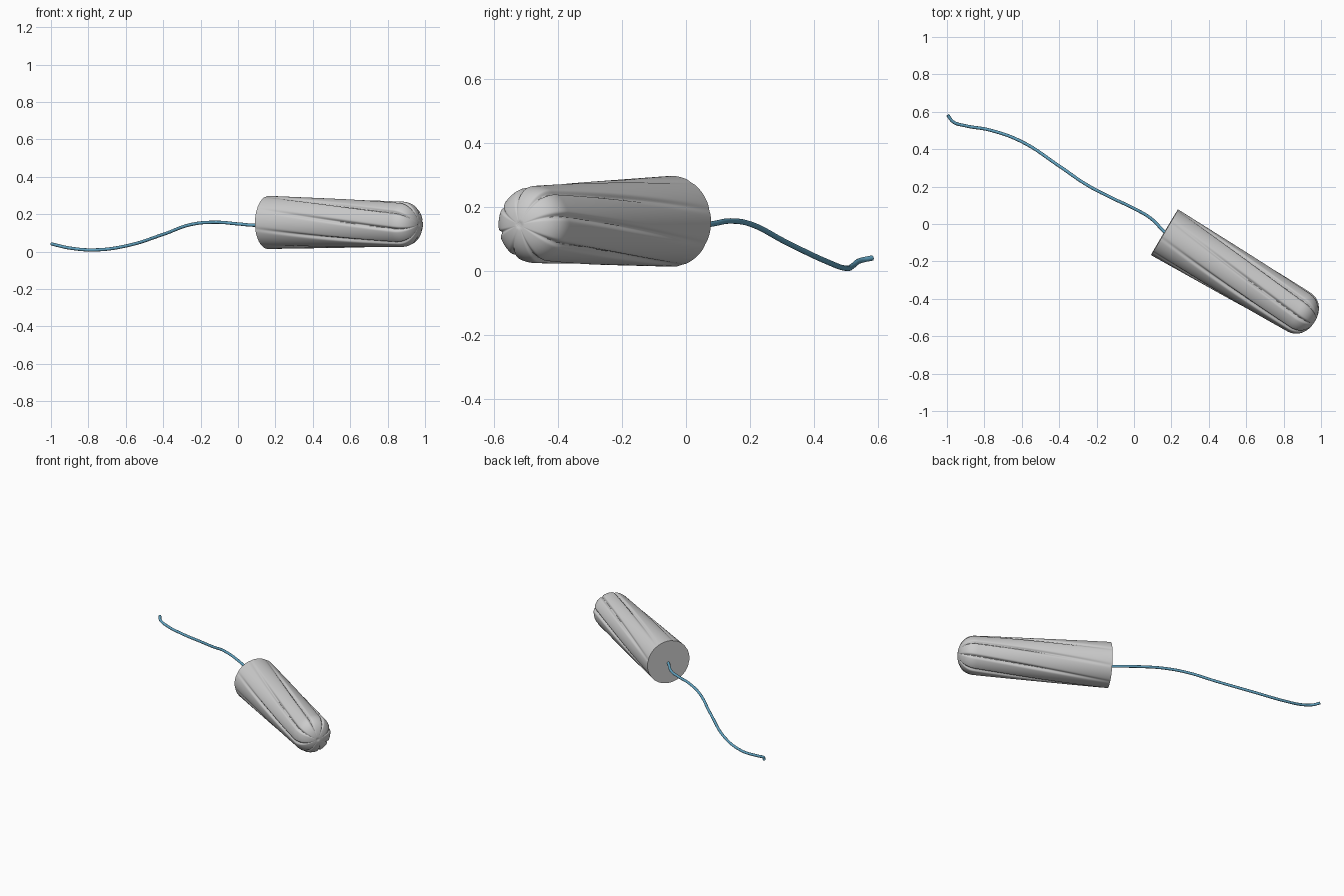
import bpy, bmesh, math
from mathutils import Vector

if "Cube" in bpy.data.objects:
    bpy.data.objects.remove(bpy.data.objects["Cube"])

# Axis frame of the body: rear centre, direction to the tip, sideways and up
REAR = Vector((0.163, -0.044, 0.156))
D = Vector((0.86, -0.51, -0.012)).normalized()
S = Vector((0.51, 0.86, 0)).normalized()
U = S.cross(-D).normalized()
if U.z < 0:
    U = -U
LENGTH, TIP, GROOVES, SEG = 0.935, 0.11, 8, 192
TWIST = math.radians(48)


def radius(t):
    """Gentle taper, then a rounded tip."""
    r = 0.142 - 0.021 * min(t / (LENGTH - TIP), 1)
    k = (t - (LENGTH - TIP)) / TIP
    return r * (1 - min(k, 1) ** 2.3) ** (1 / 2.1) if k > 0 else r


def groove(angle, t):
    """Relative depth of the narrow spiral pleats."""
    f = t / LENGTH
    a = (angle - TWIST * f - 0.25) * GROOVES / (2 * math.pi)
    d = abs(a - round(a)) * 2          # 0 in the groove, 1 on the ridge
    depth = 0.10 * min(1, max(0, f) * 1.6 + 0.12)
    return 1 - depth * math.exp(-(d / 0.17) ** 2)


# Pleated body
bm = bmesh.new()
ts = [(LENGTH - TIP) * i / 50 for i in range(50)]
ts += [LENGTH - TIP + TIP * math.sin(math.pi / 2 * i / 24) for i in range(24)]
rings = []
for t in ts:
    ring = []
    for j in range(SEG):
        a = 2 * math.pi * j / SEG
        r = radius(t) * groove(a, t)
        ring.append(bm.verts.new(REAR + D * t + (S * math.cos(a) + U * math.sin(a)) * r))
    rings.append(ring)
for lo, hi in zip(rings, rings[1:]):
    for j in range(SEG):
        k = (j + 1) % SEG
        bm.faces.new((lo[j], lo[k], hi[k], hi[j]))
rear_c = bm.verts.new(REAR)
tip_c = bm.verts.new(REAR + D * (LENGTH - 0.006))
for j in range(SEG):
    k = (j + 1) % SEG
    bm.faces.new((rear_c, rings[0][k], rings[0][j]))
    bm.faces.new((tip_c, rings[-1][j], rings[-1][k]))
bmesh.ops.recalc_face_normals(bm, faces=bm.faces)
mesh = bpy.data.meshes.new("pleated_body")
bm.to_mesh(mesh)
bm.free()
body = bpy.data.objects.new("pleated_body", mesh)
bpy.context.collection.objects.link(body)
bpy.context.view_layer.objects.active = body
body.select_set(True)
bpy.ops.object.shade_smooth_by_angle(angle=math.radians(55))

# Trailing cord, swept along a smooth path
path = [(0.18, -0.06, 0.155), (0.155, -0.035, 0.147), (0.09, 0.03, 0.141), (0, 0.083, 0.148),
        (-0.12, 0.14, 0.157), (-0.25, 0.208, 0.145), (-0.4, 0.31, 0.092),
        (-0.6, 0.44, 0.030), (-0.77, 0.502, 0.009), (-0.9, 0.525, 0.019),
        (-0.965, 0.545, 0.033), (-0.996, 0.582, 0.041)]
curve = bpy.data.curves.new("cord", 'CURVE')
curve.dimensions = '3D'
curve.bevel_depth = 0.0085
curve.bevel_resolution = 4
curve.resolution_u = 10
curve.use_fill_caps = True
spline = curve.splines.new('BEZIER')
spline.bezier_points.add(len(path) - 1)
for p, co in zip(spline.bezier_points, path):
    p.co = co
    p.handle_left_type = p.handle_right_type = 'AUTO'
cord = bpy.data.objects.new("cord", curve)
bpy.context.collection.objects.link(cord)
blue = bpy.data.materials.new("cord_blue")
blue.diffuse_color = (0.12, 0.36, 0.52, 1)
blue.use_nodes = True
blue.node_tree.nodes["Principled BSDF"].inputs["Base Color"].default_value = blue.diffuse_color
curve.materials.append(blue)
